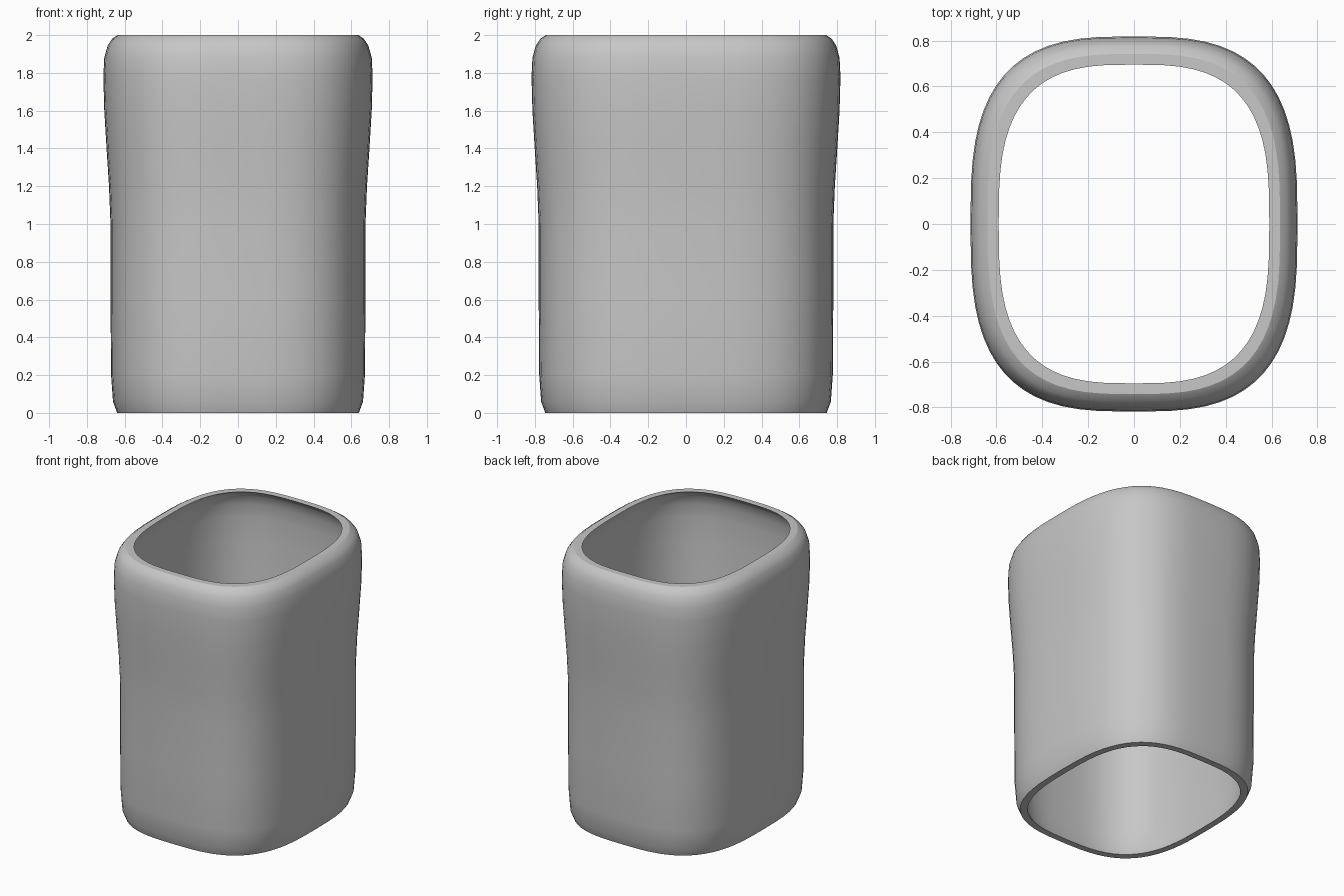
import bpy, bmesh, math

cube = bpy.data.objects.get("Cube")
if cube:
    bpy.data.objects.remove(cube, do_unlink=True)

SIDES = 64
POWER = 3.0
DEPTH_EXTRA = 0.105  # the sleeve is deeper than it is wide
WALL = 0.047

# Half width and height up the outside; the inside follows it, one wall in
OUTSIDE = [
    (0.64, 0), (0.662, 0.06), (0.672, 0.2), (0.675, 0.6), (0.675, 1.0),
    (0.683, 1.2), (0.696, 1.4), (0.708, 1.6), (0.713, 1.78), (0.708, 1.88),
    (0.69, 1.945), (0.667, 1.98), (0.637, 2.0),
]
INSIDE = [(w - WALL, z) for w, z in reversed(OUTSIDE)]


def ring(bm, half_width, z):
    """Rounded rectangle of vertices at one height."""
    def bend(v):
        return math.copysign(abs(v) ** (2 / POWER), v)
    verts = []
    for i in range(SIDES):
        a = math.tau * i / SIDES
        verts.append(bm.verts.new((half_width * bend(math.cos(a)),
                                   (half_width + DEPTH_EXTRA) * bend(math.sin(a)), z)))
    return verts


grey = bpy.data.materials.new("plain_grey")
grey.use_nodes = True
colour = (0.57, 0.57, 0.57, 1)
grey.diffuse_color = colour
grey.node_tree.nodes["Principled BSDF"].inputs["Base Color"].default_value = colour

# Open sleeve: bridge each ring to the next, closing the loop at the bottom rim
bm = bmesh.new()
rings = [ring(bm, w, z) for w, z in OUTSIDE + INSIDE]
for lower, upper in zip(rings, rings[1:] + rings[:1]):
    for i in range(SIDES):
        j = (i + 1) % SIDES
        bm.faces.new((lower[i], lower[j], upper[j], upper[i]))
bmesh.ops.recalc_face_normals(bm, faces=bm.faces)
mesh = bpy.data.meshes.new("open_sleeve")
bm.to_mesh(mesh)
bm.free()

sleeve = bpy.data.objects.new("open_sleeve", mesh)
bpy.context.collection.objects.link(sleeve)
mesh.materials.append(grey)
bpy.context.view_layer.objects.active = sleeve
sleeve.select_set(True)
bpy.ops.object.shade_smooth_by_angle(angle=math.radians(28))
